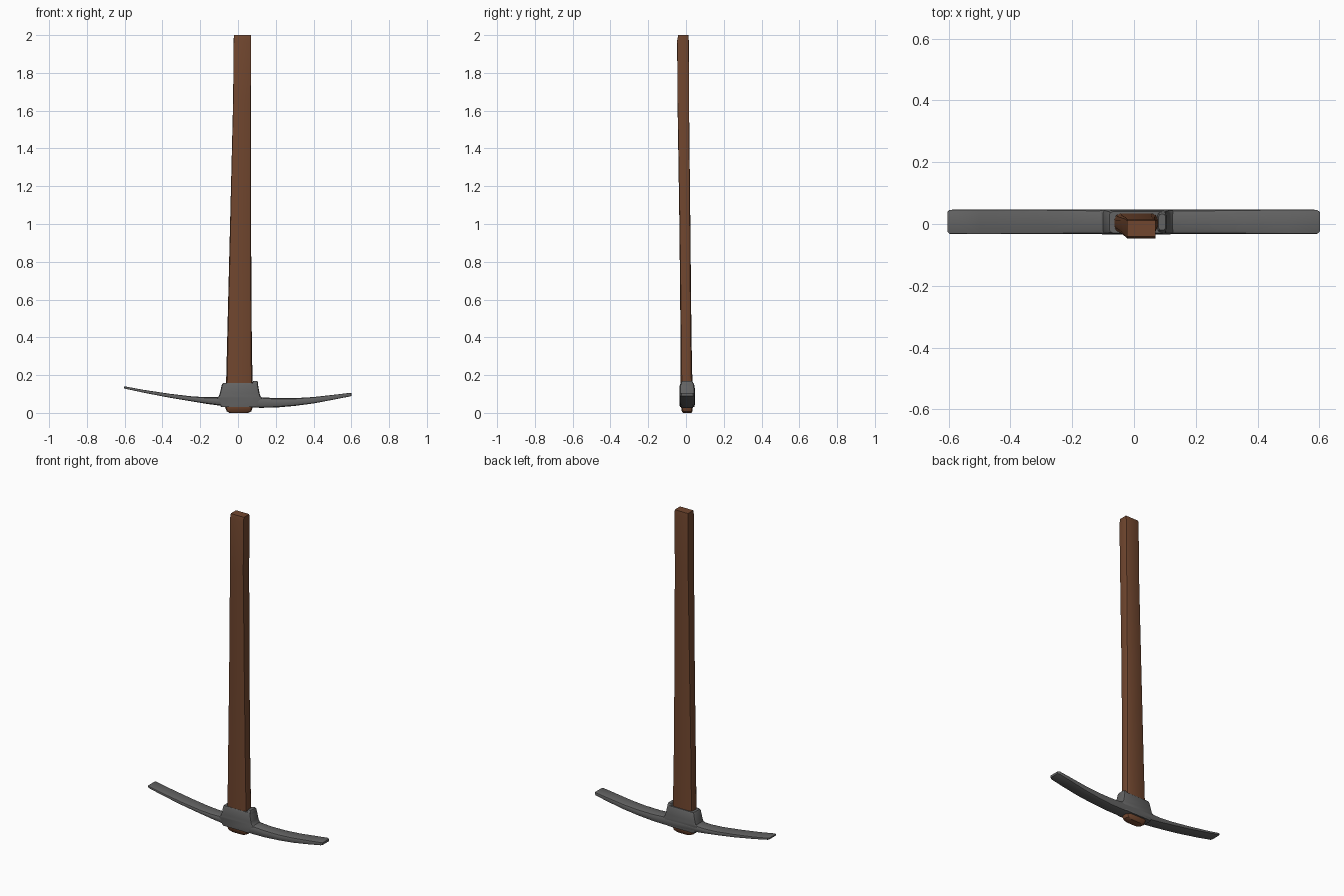
import bpy, bmesh, math


def material(name, rgb):
    m = bpy.data.materials.new(name)
    m.diffuse_color = (*rgb, 1)
    return m


wood = material("brown_wood", (0.165, 0.062, 0.028))
steel = material("grey_steel", (0.125, 0.125, 0.125))


def outline(u0, u1, v0, v1, c, n=2):
    """Rectangle with rounded corners of radius c, n segments each."""
    pts = []
    for k, (u, v) in enumerate([(u1 - c, v1 - c), (u0 + c, v1 - c),
                                (u0 + c, v0 + c), (u1 - c, v0 + c)]):
        for i in range(n + 1):
            a = math.pi / 2 * (k + i / n)
            pts.append((u + c * math.cos(a), v + c * math.sin(a)))
    return pts


def loft(name, rings, mat, angle=35):
    bm = bmesh.new()
    loops = [[bm.verts.new(p) for p in ring] for ring in rings]
    n = len(loops[0])
    for a, b in zip(loops, loops[1:]):
        for i in range(n):
            j = (i + 1) % n
            bm.faces.new((a[i], a[j], b[j], b[i]))
    bm.faces.new(loops[0][::-1])
    bm.faces.new(loops[-1])
    bmesh.ops.recalc_face_normals(bm, faces=bm.faces)
    me = bpy.data.meshes.new(name)
    bm.to_mesh(me)
    bm.free()
    ob = bpy.data.objects.new(name, me)
    bpy.context.collection.objects.link(ob)
    me.materials.append(mat)
    bpy.ops.object.select_all(action='DESELECT')
    ob.select_set(True)
    bpy.context.view_layer.objects.active = ob
    bpy.ops.object.shade_smooth_by_angle(angle=math.radians(angle))
    return ob


def upright(name, rows, mat):
    """Loft along z from rows of z, x0, x1, y0, y1, corner radius."""
    return loft(name, [[(u, v, z) for u, v in outline(*r)] for z, *r in rows], mat)


# Handle: rounded at the foot, leaning and squaring off towards the grip
upright("handle", [
    (0.000, -0.045, 0.055, -0.016, 0.028, 0.018),
    (0.008, -0.060, 0.070, -0.022, 0.034, 0.020),
    (0.030, -0.068, 0.078, -0.026, 0.036, 0.022),
    (0.160, -0.063, 0.077, -0.028, 0.034, 0.020),
    (0.400, -0.057, 0.073, -0.029, 0.029, 0.016),
    (1.000, -0.042, 0.069, -0.035, 0.023, 0.011),
    (1.650, -0.026, 0.068, -0.045, 0.016, 0.004),
    (1.970, -0.023, 0.070, -0.047, 0.015, 0.002),
    (2.000, -0.022, 0.070, -0.041, 0.012, 0.002)], wood)

# Curved double blade: x, underside z, upper z, half width, edge radius
YC = 0.007
stations = [
    (-0.604, 0.131, 0.139, 0.031, 0.002), (-0.597, 0.128, 0.140, 0.039, 0.003),
    (-0.50, 0.107, 0.122, 0.040, 0.004), (-0.36, 0.080, 0.101, 0.040, 0.006),
    (-0.24, 0.060, 0.087, 0.040, 0.010), (-0.16, 0.047, 0.083, 0.040, 0.014),
    (-0.10, 0.039, 0.085, 0.040, 0.016), (0.00, 0.030, 0.088, 0.040, 0.016),
    (0.12, 0.027, 0.083, 0.040, 0.016), (0.20, 0.028, 0.078, 0.040, 0.016),
    (0.30, 0.037, 0.078, 0.040, 0.013), (0.40, 0.050, 0.084, 0.040, 0.009),
    (0.50, 0.069, 0.095, 0.040, 0.005), (0.592, 0.087, 0.106, 0.039, 0.003),
    (0.602, 0.090, 0.104, 0.031, 0.002)]
loft("blade", [[(x, u, v) for u, v in outline(YC - h, YC + h, z0, z1, c)]
               for x, z0, z1, h, c in stations], steel)

# Socket around the handle, flared where it meets the blade
upright("socket", [
    (0.032, -0.090, 0.105, -0.033, 0.046, 0.014),
    (0.078, -0.115, 0.130, -0.034, 0.047, 0.014),
    (0.088, -0.101, 0.119, -0.034, 0.047, 0.014),
    (0.105, -0.096, 0.114, -0.034, 0.047, 0.014),
    (0.148, -0.086, 0.106, -0.033, 0.044, 0.014),
    (0.157, -0.080, 0.102, -0.029, 0.040, 0.012)], steel)

# Raised lip on the right of the socket
upright("socket_lip", [
    (0.140, 0.074, 0.107, -0.030, 0.041, 0.010),
    (0.162, 0.077, 0.105, -0.026, 0.038, 0.010),
    (0.169, 0.080, 0.102, -0.020, 0.032, 0.008)], steel)
